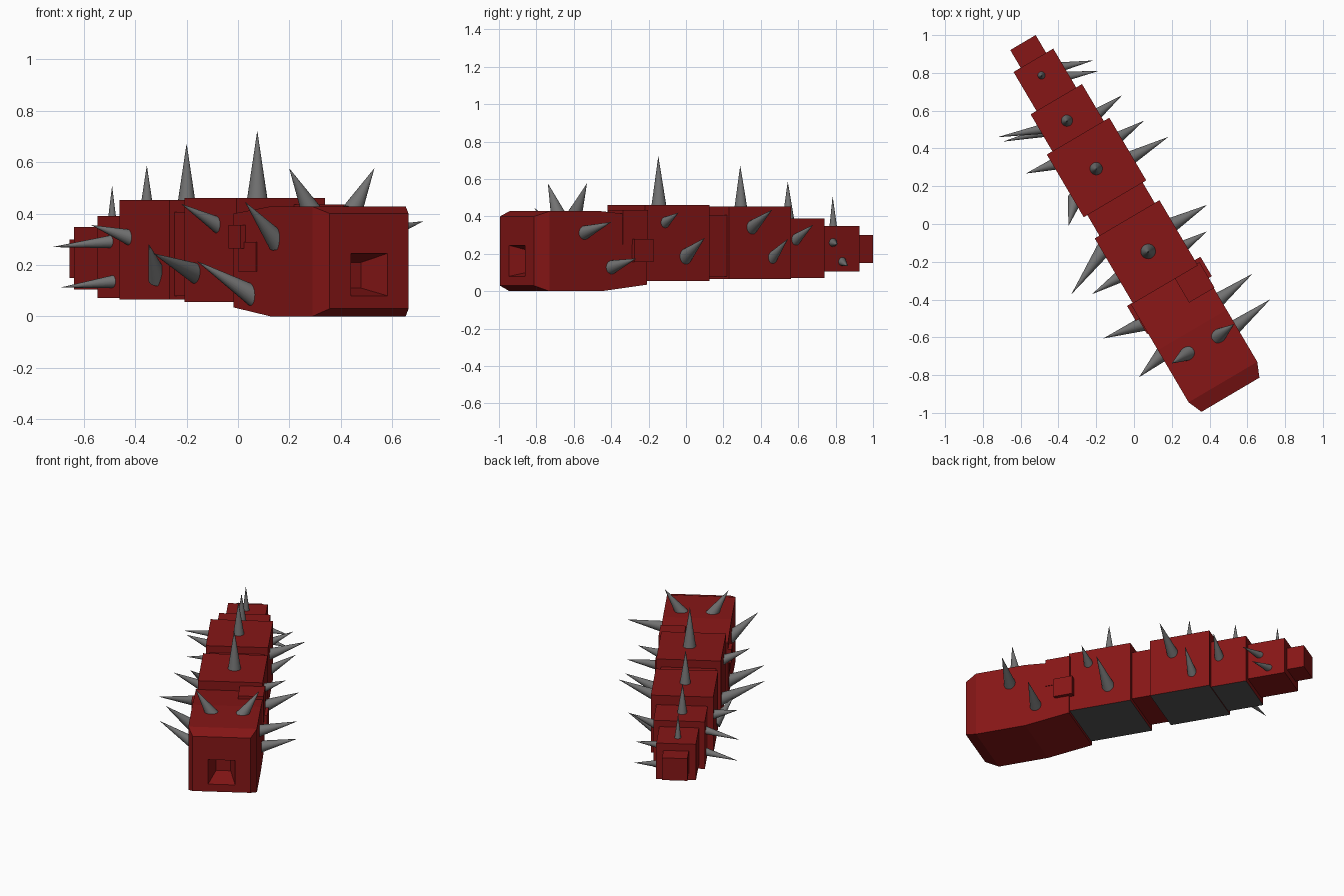
import bpy, bmesh, math
from mathutils import Vector, Matrix

ANGLE = math.radians(30.5)          # the body lies diagonally on the grid
MID = -0.019                        # sideways offset of the body axis
ROT = Matrix.Rotation(ANGLE, 4, 'Z')


def material(name, rgb):
    m = bpy.data.materials.new(name)
    m.diffuse_color = (*rgb, 1)
    return m


RED = material("red_hide", (0.24, 0.008, 0.008))
GREY = material("spike_grey", (0.17, 0.17, 0.17))
DARK = material("belly_grey", (0.09, 0.09, 0.09))


def finish(bm, name, *mats):
    bmesh.ops.recalc_face_normals(bm, faces=bm.faces)
    me = bpy.data.meshes.new(name)
    bm.to_mesh(me)
    bm.free()
    for m in mats:
        me.materials.append(m)
    ob = bpy.data.objects.new(name, me)
    bpy.context.collection.objects.link(ob)
    return ob


def loft(name, sections, belly=False, inner=None):
    """Join rectangles (along, left, right, bottom, top); inner = tapered recess in the first one."""
    bm = bmesh.new()
    ring = lambda s: [bm.verts.new(ROT @ Vector((x, s[0], z))) for x, z in
                      ((s[1], s[3]), (s[2], s[3]), (s[2], s[4]), (s[1], s[4]))]
    rings = [ring(s) for s in (inner or []) + sections]
    for r, q in zip(rings, rings[1:]):
        for i in range(4):
            j = (i + 1) % 4
            f = bm.faces.new((r[i], r[j], q[j], q[i]))
            if belly and i == 0:
                f.material_index = 1
    bm.faces.new(rings[0])
    bm.faces.new(rings[-1])
    return finish(bm, name, RED, DARK)


def sec(b, half, z0, z1):
    return (b, MID - half, MID + half, z0, z1)


# body segments: front, back, half width, bottom, top, grey belly
for name, b0, b1, h, z0, z1, belly in (
        ("chest_segment", -0.36, 0.04, 0.199, 0.055, 0.46, True),
        ("waist_link", 0.03, 0.175, 0.17, 0.08, 0.407, False),
        ("middle_segment", 0.166, 0.551, 0.192, 0.066, 0.453, True),
        ("rear_segment", 0.545, 0.778, 0.158, 0.072, 0.39, True),
        ("tail_segment", 0.77, 1.017, 0.122, 0.105, 0.348, False),
        ("tail_tip", 1.01, 1.126, 0.078, 0.15, 0.30, False)):
    loft(name, [sec(b0, h, z0, z1), sec(b1, h, z0, z1)], belly)

# head with bevelled face and tapered mouth recess
loft("head",
     [sec(-1.038, 0.178, 0.03, 0.40), sec(-0.96, 0.211, 0.0, 0.428),
      sec(-0.64, 0.211, 0.0, 0.428), sec(-0.355, 0.211, 0.035, 0.40)],
     inner=[sec(-0.90, 0.045, 0.11, 0.21), sec(-1.038, 0.083, 0.08, 0.245)])

# blocks around the neck joint
for name, x0, x1, b0, b1, z0, z1 in (
        ("neck_block_right_low", 0.10, 0.215, -0.447, -0.328, 0.155, 0.28),
        ("neck_block_right_high", 0.04, 0.196, -0.507, -0.35, 0.25, 0.435),
        ("neck_block_left_high", -0.252, -0.14, -0.447, -0.355, 0.265, 0.355),
        ("neck_block_left_low", -0.236, -0.12, -0.537, -0.40, 0.175, 0.29)):
    loft(name, [(b0, x0, x1, z0, z1), (b1, x0, x1, z0, z1)])


def spike(name, base, tip, r):
    base, tip = Vector(base), Vector(tip)
    d = tip - base
    base -= d.normalized() * 0.025          # sink the root into the body
    d = tip - base
    bm = bmesh.new()
    bmesh.ops.create_cone(bm, cap_ends=True, segments=20, radius1=r, radius2=0.0005, depth=d.length)
    bm.transform(Matrix.Translation((base + tip) / 2) @ d.to_track_quat('Z', 'Y').to_matrix().to_4x4())
    ob = finish(bm, name, GREY)
    bpy.ops.object.select_all(action='DESELECT')
    ob.select_set(True)
    bpy.context.view_layer.objects.active = ob
    bpy.ops.object.shade_smooth_by_angle(angle=math.radians(40))


# upright spikes along the back
for i, (x, y, z0, z1, r) in enumerate((
        (0.075, -0.145, 0.46, 0.72, 0.043), (-0.20, 0.293, 0.453, 0.67, 0.037),
        (-0.355, 0.547, 0.39, 0.585, 0.034), (-0.49, 0.787, 0.348, 0.505, 0.023))):
    spike(f"back_spike_{i}", (x, y, z0), (x, y - 0.003, z1), r)

# horns on the head
spike("horn_left", (0.275, -0.69, 0.43), (0.20, -0.738, 0.575), 0.04)
spike("horn_right", (0.455, -0.587, 0.43), (0.53, -0.53, 0.575), 0.04)

# right side spikes: half width of segment, base y, base z, tip, radius
for i, (h, y, z, tip, r) in enumerate((
        (0.211, -0.54, 0.315, (0.72, -0.40, 0.37), 0.04),
        (0.211, -0.395, 0.13, (0.625, -0.265, 0.175), 0.04),
        (0.199, -0.11, 0.37, (0.385, -0.04, 0.42), 0.032),
        (0.199, 0.0, 0.19, (0.385, 0.10, 0.285), 0.042),
        (0.192, 0.355, 0.345, (0.18, 0.46, 0.435), 0.038),
        (0.192, 0.465, 0.185, (0.05, 0.545, 0.28), 0.032),
        (0.158, 0.59, 0.28, (-0.065, 0.68, 0.355), 0.032),
        (0.122, 0.785, 0.26, (-0.19, 0.81, 0.25), 0.026),
        (0.122, 0.835, 0.158, (-0.22, 0.865, 0.135), 0.026))):
    x = (MID + h - math.sin(ANGLE) * y) / math.cos(ANGLE)
    spike(f"right_spike_{i}", (x, y, z), tip, r)

# left side spikes: half width of segment, base x, base z, tip, radius
for i, (h, x, z, tip, r) in enumerate((
        (0.211, 0.143, 0.305, (0.028, -0.81, 0.445), 0.042),
        (0.211, 0.045, 0.09, (-0.16, -0.605, 0.215), 0.042),
        (0.199, -0.085, 0.36, (-0.22, -0.37, 0.437), 0.034),
        (0.199, -0.168, 0.17, (-0.33, -0.37, 0.245), 0.042),
        (0.192, -0.315, 0.165, (-0.347, -0.01, 0.28), 0.04),
        (0.192, -0.43, 0.31, (-0.57, 0.268, 0.355), 0.034),
        (0.158, -0.50, 0.29, (-0.72, 0.46, 0.27), 0.027),
        (0.158, -0.49, 0.135, (-0.69, 0.437, 0.112), 0.027))):
    y = (MID - h - math.cos(ANGLE) * x) / math.sin(ANGLE)
    spike(f"left_spike_{i}", (x, y, z), tip, r)
